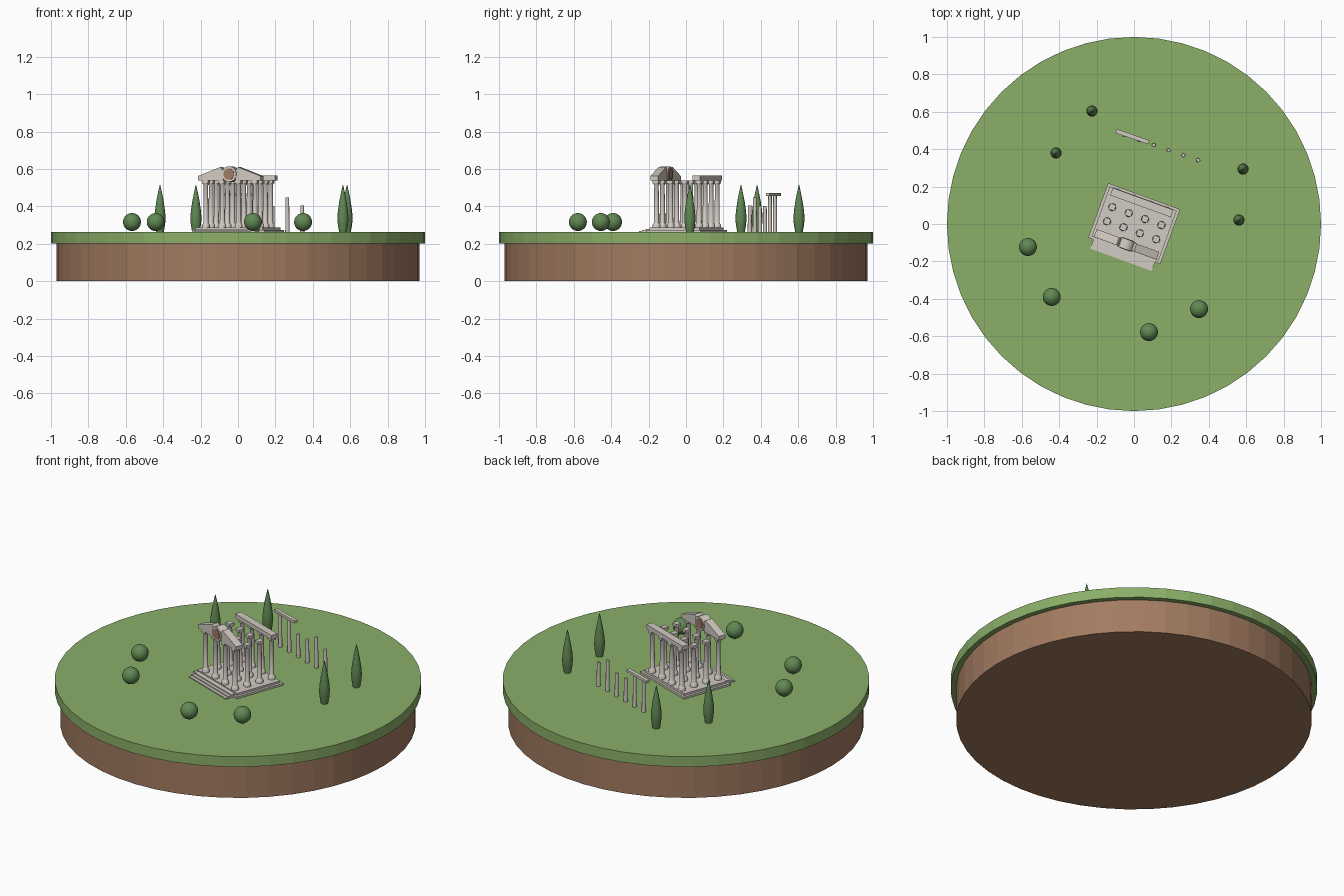
import bpy, bmesh, math
from mathutils import Matrix, Vector

cube = bpy.data.objects.get("Cube")
if cube:
    bpy.data.objects.remove(cube)

GROUND = 0.262
TEMPLE = Matrix.Rotation(math.radians(-20), 4, 'Z')


def material(name, srgb):
    colour = tuple(c ** 2.2 for c in srgb) + (1,)
    m = bpy.data.materials.new(name)
    m.use_nodes = True
    m.diffuse_color = colour
    m.node_tree.nodes["Principled BSDF"].inputs["Base Color"].default_value = colour
    return m


grass = material("grass green", (0.54, 0.68, 0.41))
soil = material("soil brown", (0.63, 0.48, 0.38))
stone = material("pale stone", (0.82, 0.79, 0.76))
leaf = material("leaf green", (0.38, 0.53, 0.33))


def finish(name, bm, mat, matrix=Matrix(), smooth=False):
    bmesh.ops.recalc_face_normals(bm, faces=bm.faces)
    mesh = bpy.data.meshes.new(name)
    bm.to_mesh(mesh)
    bm.free()
    mesh.materials.append(mat)
    ob = bpy.data.objects.new(name, mesh)
    bpy.context.collection.objects.link(ob)
    ob.matrix_world = matrix
    if smooth:
        bpy.ops.object.select_all(action='DESELECT')
        ob.select_set(True)
        bpy.context.view_layer.objects.active = ob
        bpy.ops.object.shade_smooth_by_angle(angle=math.radians(40))
    return ob


def add_box(bm, centre, z0, z1, size):
    m = Matrix.Translation((*centre, (z0 + z1) / 2)) @ Matrix.Diagonal((*size, z1 - z0, 1))
    bmesh.ops.create_cube(bm, size=1, matrix=m)


def add_lathe(bm, centre, profile, sides):
    # closed turned solid from (radius, height) pairs
    rings = []
    for r, z in profile:
        rings.append([bm.verts.new((centre[0] + r * math.cos(a), centre[1] + r * math.sin(a), z))
                      for a in (2 * math.pi * i / sides for i in range(sides))])
    for low, high in zip(rings, rings[1:]):
        for i in range(sides):
            j = (i + 1) % sides
            bm.faces.new((low[i], low[j], high[j], high[i]))
    bm.faces.new(rings[0][::-1])
    bm.faces.new(rings[-1])


def box(name, centre, z0, z1, size, matrix=TEMPLE):
    bm = bmesh.new()
    add_box(bm, centre, z0, z1, size)
    return finish(name, bm, stone, matrix)


# Round island
for name, r, z0, z1, mat in (("soil_base", 0.97, 0, 0.2, soil),
                             ("grass_top", 1.0, 0.2, GROUND, grass)):
    bm = bmesh.new()
    add_lathe(bm, (0, 0), [(r, z0), (r, z1)], 48)
    finish(name, bm, mat)

# Temple floor and front steps
box("temple_lower_floor", (0, 0.003), GROUND, 0.274, (0.41, 0.31))
box("temple_upper_floor", (0, 0.003), 0.274, 0.286, (0.38, 0.285))
for i in range(3):
    front = -0.204 + 0.018 * i
    box(f"front_step_{i + 1}", (0, (front - 0.14) / 2), GROUND, 0.268 + 0.006 * i,
        (0.35, -0.14 - front))

# Four rows of four columns, with round bases and square caps
for row in range(4):
    for col in range(4):
        centre = (-0.14 + 0.0933 * col, -0.117 + 0.081 * row)
        bm = bmesh.new()
        add_lathe(bm, centre, [(0.021, 0.286), (0.021, 0.302), (0.016, 0.308), (0.014, 0.312),
                               (0.012, 0.512), (0.017, 0.522)], 12)
        add_box(bm, centre, 0.522, 0.538, (0.034, 0.034))
        finish(f"temple_column_{row + 1}_{col + 1}", bm, stone, TEMPLE, True)

# Back beam
box("back_beam", (0, 0.122), 0.538, 0.564, (0.345, 0.042))

# Broken front pediment: two sloping halves
for name, side in (("right_pediment", -1), ("left_pediment", 1)):
    bm = bmesh.new()
    outline = [(0.178, 0.538), (0.178, 0.562), (0.05, 0.61), (0.032, 0.588), (0.036, 0.538)]
    face = bm.faces.new([bm.verts.new((side * x, -0.138, z)) for x, z in outline])
    ext = bmesh.ops.extrude_face_region(bm, geom=[face])
    bmesh.ops.translate(bm, vec=(0, 0.044, 0),
                        verts=[v for v in ext["geom"] if isinstance(v, bmesh.types.BMVert)])
    finish(name, bm, stone, TEMPLE)

# Round medallion with painted discs front and back
upright = TEMPLE @ Matrix.Translation((0, -0.116, 0.572)) @ Matrix.Rotation(math.pi / 2, 4, 'X')
bm = bmesh.new()
add_lathe(bm, (0, 0), [(0.042, -0.027), (0.042, 0.027)], 20)
finish("medallion", bm, stone, upright, True)
for name, z in (("medallion_front_disc", 0.028), ("medallion_back_disc", -0.028)):
    bm = bmesh.new()
    add_lathe(bm, (0, 0), [(0.03, z - 0.002), (0.03, z + 0.002)], 20)
    finish(name, bm, soil, upright)

# Row of ruined columns with a leftover beam
start, step = Vector((-0.052, 0.476)), Vector((0.079, -0.027))
for i, height in enumerate((0.193, 0.193, 0.14, 0.14, 0.185, 0.142)):
    bm = bmesh.new()
    add_lathe(bm, start + step * i, [(0.0115, GROUND), (0.0095, GROUND + height)], 12)
    finish(f"ruin_column_{i + 1}", bm, stone, smooth=True)
beam_place = Matrix.Translation((-0.008, 0.467, 0)) @ Matrix.Rotation(math.radians(-19), 4, 'Z')
box("ruin_beam", (0, 0), 0.455, 0.47, (0.185, 0.022), beam_place)

# Cypress trees
for i, centre in enumerate(((-0.225, 0.604), (-0.417, 0.38), (0.583, 0.294), (0.561, 0.021))):
    bm = bmesh.new()
    add_lathe(bm, centre, [(0.02, GROUND), (0.027, 0.3), (0.03, 0.335), (0.027, 0.375),
                           (0.019, 0.43), (0.009, 0.48), (0.001, 0.515)], 16)
    finish(f"cypress_{i + 1}", bm, leaf, smooth=True)

# Round bushes
for i, (x, y) in enumerate(((-0.567, -0.123), (-0.44, -0.39), (0.348, -0.455), (0.08, -0.578))):
    bm = bmesh.new()
    bmesh.ops.create_uvsphere(bm, u_segments=24, v_segments=14, radius=0.048)
    finish(f"bush_{i + 1}", bm, leaf, Matrix.Translation((x, y, 0.316)), True)
